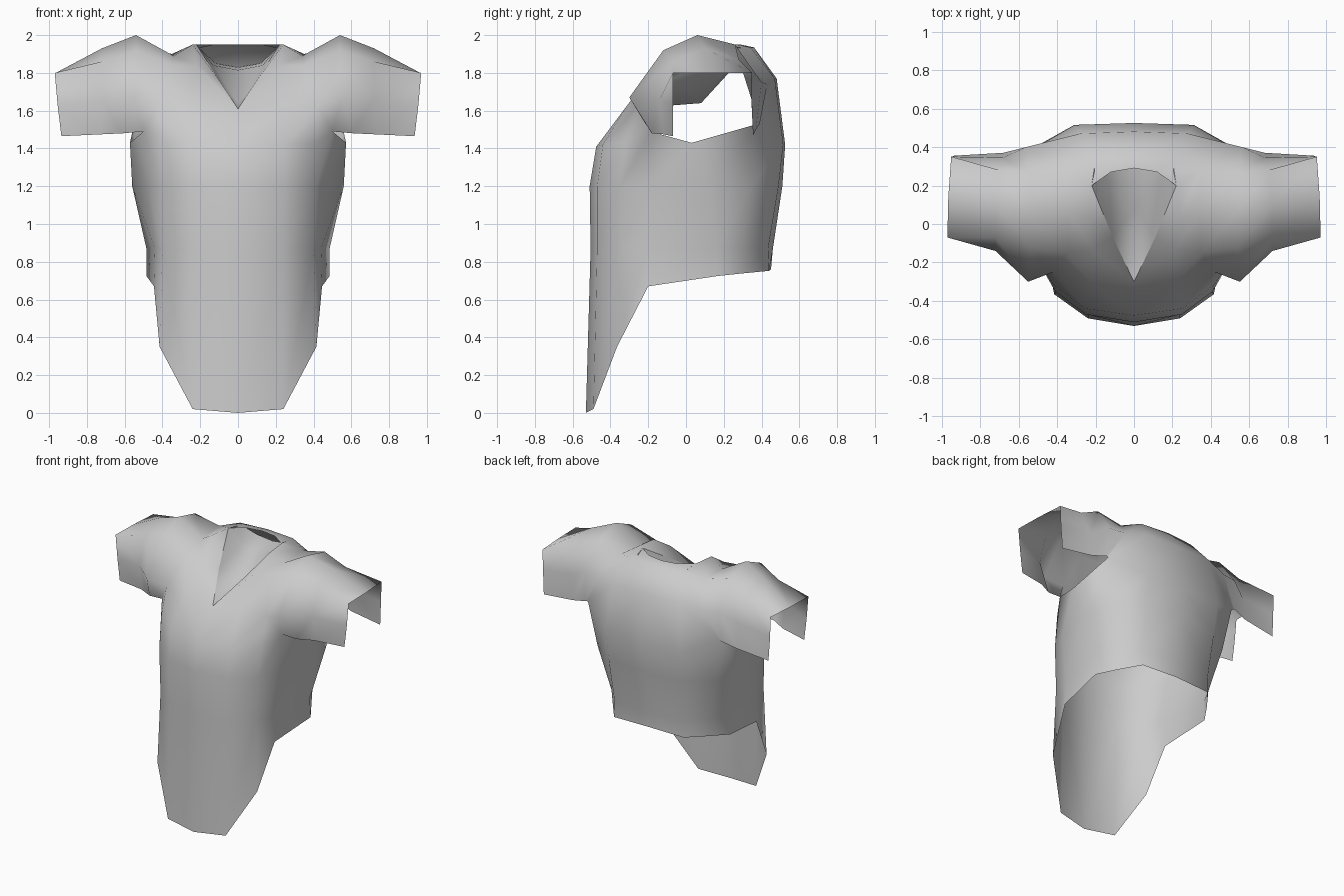
import bpy, bmesh

fabric = bpy.data.materials.new("light grey fabric")
fabric.diffuse_color = (0.6, 0.6, 0.6, 1)


def strip(bm, a, b):
    """Skin two rows of points; equal neighbours collapse to triangles."""
    for i in range(len(a) - 1):
        loop = []
        for p in (a[i], a[i + 1], b[i + 1], b[i]):
            if p not in loop:
                loop.append(p)
        if len(loop) > 2:
            bm.faces.new([bm.verts.new(p) for p in loop])


def half_cloth(name, patches):
    """Weld lofted patches into the right half and mirror it across x."""
    bm = bmesh.new()
    for rows in patches:
        for a, b in zip(rows, rows[1:]):
            strip(bm, a, b)
    bmesh.ops.remove_doubles(bm, verts=bm.verts, dist=0.0005)
    bmesh.ops.recalc_face_normals(bm, faces=bm.faces)
    me = bpy.data.meshes.new(name)
    bm.to_mesh(me)
    bm.free()
    me.materials.append(fabric)
    ob = bpy.data.objects.new(name, me)
    bpy.context.collection.objects.link(ob)
    for p in me.polygons:
        p.use_smooth = True
    m = ob.modifiers.new("mirror", 'MIRROR')
    m.use_clip = True
    m.merge_threshold = 0.001
    return ob


# Torso rows, front centre round to back centre
hem = [(0, -.53, 0), (.24, -.49, .02), (.415, -.365, .35), (.445, -.2, .67),
       (.485, .17, .725), (.4, .295, .738), (.29, .44, .752), (0, .45, .76)]
waist = [(0, -.505, .87), (.24, -.47, .87), (.4, -.35, .87), (.44, -.2, .87),
         (.485, .16, .87), (.41, .3, .87), (.29, .435, .87), (0, .46, .87)]
ribs = [(0, -.51, 1.2), (.25, -.47, 1.2), (.41, -.35, 1.2), (.48, -.19, 1.2),
        (.56, .12, 1.2), (.495, .345, 1.2), (.3, .49, 1.2), (0, .51, 1.2)]
chest = [(0, -.475, 1.41), (.25, -.44, 1.42), (.415, -.32, 1.43), (.5, -.19, 1.49),
         (.572, .03, 1.43), (.55, .38, 1.53), (.31, .515, 1.42), (0, .525, 1.42)]

# Sleeve arches, front lower edge over the top to back lower edge
shoulder = [chest[3], (.42, -.25, 1.63), (.35, -.15, 1.84), (.34, .06, 1.89),
            (.35, .28, 1.9), (.44, .43, 1.74), chest[5]]
cap = [(.61, -.18, 1.48), (.55, -.3, 1.67), (.54, -.12, 1.92), (.54, .06, 2.0),
       (.54, .26, 1.95), (.56, .4, 1.75), (.57, .39, 1.53)]
arm = [(.72, -.12, 1.475), (.72, -.14, 1.66), (.72, -.07, 1.86), (.72, .1, 1.93),
       (.7, .28, 1.87), (.68, .345, 1.68), (.68, .37, 1.5)]
cuff = [(.935, -.07, 1.465), (.955, -.07, 1.63), (.97, -.07, 1.8), (.965, .14, 1.8),
        (.95, .35, 1.8), (.945, .35, 1.65), (.935, .355, 1.47)]

# Neck edge and yoke
v_tip, v_mid, v_top = (0, -.3, 1.61), (.11, -.07, 1.775), (.22, .2, 1.95)
upper_chest = [v_tip, (.22, -.31, 1.63), shoulder[1], shoulder[1]]
collar_front = [v_mid, (.22, -.13, 1.84), shoulder[2]]
collar_side = [v_top, (.24, .04, 1.95), shoulder[3]]
upper_back = [shoulder[5], (.28, .47, 1.77), (0, .48, 1.77)]
nape = [shoulder[4], (.22, .34, 1.935), (0, .36, 1.935)]
rim = [v_top, (.12, .27, 1.95), (0, .29, 1.95)]

half_cloth("shirt", [
    [hem, waist, ribs, chest],
    [chest[:4], upper_chest],
    [upper_chest[:3], collar_front, collar_side],
    [collar_side, [v_top, shoulder[4], shoulder[4]]],
    [chest[5:], upper_back, nape, rim],
    [shoulder, cap, arm, cuff],
])

# Sunken panel filling the neck opening: flat floor rising to the nape
half_cloth("neck_panel", [[
    [v_tip, (0, .08, 1.64), (0, .24, 1.815), (0, .41, 1.83)],
    [v_tip, v_mid, (.13, .22, 1.84), (.12, .4, 1.85)],
    [v_tip, v_mid, v_top, (.2, .33, 1.925)],
]])
